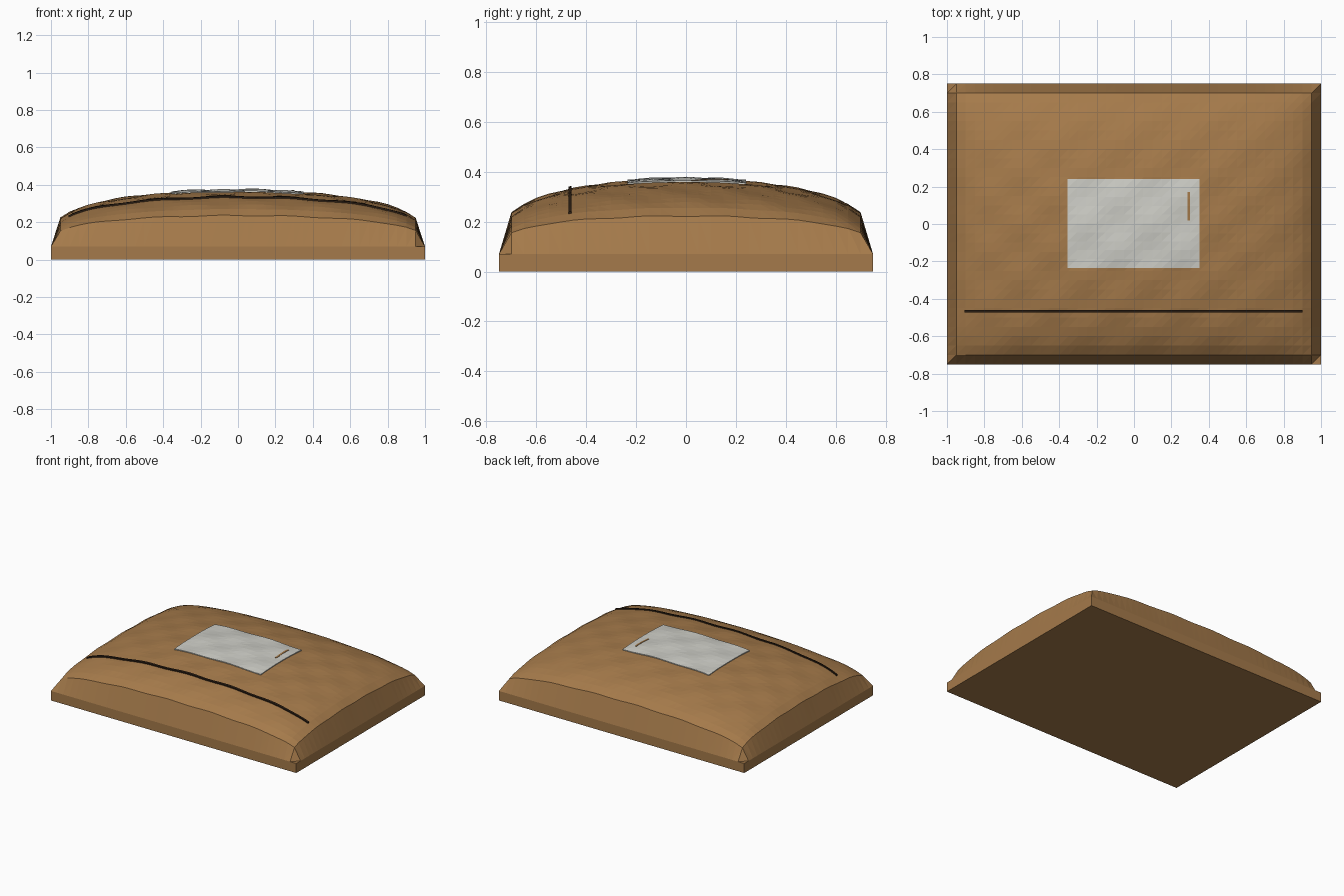
import bpy, bmesh, math

if "Cube" in bpy.data.objects:
    bpy.data.objects.remove(bpy.data.objects["Cube"], do_unlink=True)

HALF_X, HALF_Y, RIM = 1.0, 0.75, 0.07


def material(name, colour):
    m = bpy.data.materials.new(name)
    m.use_nodes = True
    m.diffuse_color = (*colour, 1)
    bsdf = next(n for n in m.node_tree.nodes if n.type == 'BSDF_PRINCIPLED')
    bsdf.inputs["Base Color"].default_value = (*colour, 1)
    bsdf.inputs["Roughness"].default_value = 0.9
    return m


brown = material("brown cloth", (0.376, 0.195, 0.069))
pale = material("pale label", (0.61, 0.61, 0.565))
dark = material("dark thread", (0.026, 0.014, 0.007))


def height(x, y):
    """Pillow dome with small cloth ripples that fade out at the rim."""
    u = max(0, 1 - (x / HALF_X) ** 2)
    v = max(0, 1 - (y / HALF_Y) ** 2)
    dome = (u * v) ** 0.29
    ripple = 0.005 * math.sin(18 * x) * math.cos(22 * y)
    return RIM + dome * (0.3 + ripple)


def draped(name, x0, x1, y0, y1, nx, ny, lift, mat, bottom):
    """Triangulated sheet over the dome, closed by a skirt down to bottom(x, y)."""
    bm = bmesh.new()
    grid = []
    for i in range(nx + 1):
        x = x0 + (x1 - x0) * i / nx
        column = []
        for j in range(ny + 1):
            y = y0 + (y1 - y0) * j / ny
            column.append(bm.verts.new((x, y, height(x, y) + lift)))
        grid.append(column)
    for i in range(nx):
        for j in range(ny):
            a, b = grid[i][j], grid[i + 1][j]
            c, d = grid[i + 1][j + 1], grid[i][j + 1]
            bm.faces.new((a, b, c))
            bm.faces.new((a, c, d))
    # Side walls
    border = [e for e in bm.edges if e.is_boundary]
    ext = bmesh.ops.extrude_edge_only(bm, edges=border)["geom"]
    for v in (g for g in ext if isinstance(g, bmesh.types.BMVert)):
        v.co.z = bottom(v.co.x, v.co.y)
    bmesh.ops.recalc_face_normals(bm, faces=bm.faces)
    if max(f.normal.z for f in bm.faces) < 0.5:
        bmesh.ops.reverse_faces(bm, faces=bm.faces)
    # Flat underside where the skirt ends level
    open_edges = [e for e in bm.edges if e.is_boundary]
    if all(abs(v.co.z) < 1e-6 for e in open_edges for v in e.verts):
        bmesh.ops.contextual_create(bm, geom=open_edges)
        bmesh.ops.recalc_face_normals(bm, faces=bm.faces)
    me = bpy.data.meshes.new(name)
    bm.to_mesh(me)
    bm.free()
    me.materials.append(mat)
    ob = bpy.data.objects.new(name, me)
    bpy.context.scene.collection.objects.link(ob)
    return ob


def ground(x, y):
    return 0.0


# Stuffed body
draped("cushion_body", -HALF_X, HALF_X, -HALF_Y, HALF_Y, 40, 30, 0, brown, ground)
# Sewn-on label
draped("label_patch", -0.355, 0.35, -0.235, 0.24, 14, 10, 0.006, pale, height)
# Small stitch on the label
draped("label_stitch", 0.285, 0.299, 0.02, 0.17, 1, 4, 0.008, brown, height)
# Long seam across the front
draped("front_seam", -0.905, 0.9, -0.472, -0.459, 72, 1, 0.009, dark, height)
